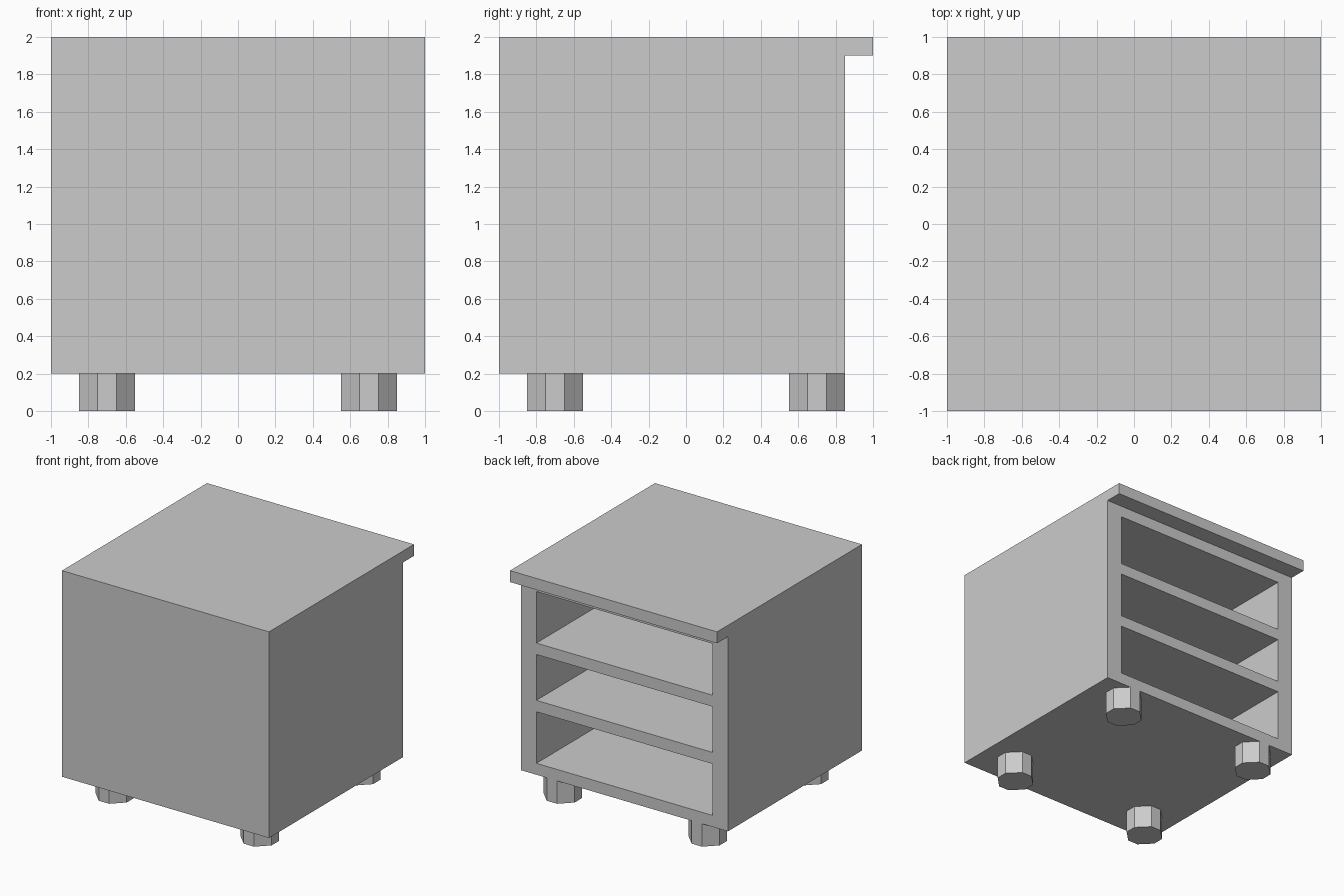
import bpy, bmesh
from mathutils import Vector

if "Cube" in bpy.data.objects:
    bpy.data.objects.remove(bpy.data.objects["Cube"])


def prism(name, points, direction):
    """Extrude a flat closed profile along a direction."""
    bm = bmesh.new()
    face = bm.faces.new([bm.verts.new(p) for p in points])
    ext = bmesh.ops.extrude_face_region(bm, geom=[face], use_keep_orig=True)
    verts = [g for g in ext["geom"] if isinstance(g, bmesh.types.BMVert)]
    bmesh.ops.translate(bm, verts=verts, vec=Vector(direction))
    bmesh.ops.recalc_face_normals(bm, faces=bm.faces)
    mesh = bpy.data.meshes.new(name)
    bm.to_mesh(mesh)
    bm.free()
    obj = bpy.data.objects.new(name, mesh)
    bpy.context.collection.objects.link(obj)
    return obj


# Cabinet body with the top overhanging at the back
side = [(-1, 0.2), (0.85, 0.2), (0.85, 1.9), (1, 1.9), (1, 2), (-1, 2)]
body = prism("cabinet_body", [(-1, y, z) for y, z in side], (2, 0, 0))

# Three open compartments, cut in from the back
for i, (z0, z1) in enumerate([(0.3, 0.75), (0.85, 1.25), (1.35, 1.8)]):
    rect = [(-0.85, -0.85, z0), (0.85, -0.85, z0), (0.85, -0.85, z1), (-0.85, -0.85, z1)]
    cutter = prism(f"compartment_cutter_{i + 1}", rect, (0, 1.9, 0))
    cutter.hide_render = True
    mod = body.modifiers.new("compartment", 'BOOLEAN')
    mod.operation = 'DIFFERENCE'
    mod.solver = 'EXACT'
    mod.object = cutter
    bpy.context.view_layer.objects.active = body
    bpy.ops.object.modifier_apply(modifier=mod.name)
    bpy.data.objects.remove(cutter)

# Four eight-sided feet
a, b = 0.15, 0.05
octagon = [(a, -b), (a, b), (b, a), (-b, a), (-a, b), (-a, -b), (-b, -a), (b, -a)]
for yn, cy in (("front", -0.7), ("back", 0.7)):
    for xn, cx in (("left", -0.7), ("right", 0.7)):
        prism(f"{yn}_{xn}_foot", [(cx + x, cy + y, 0) for x, y in octagon], (0, 0, 0.2))
